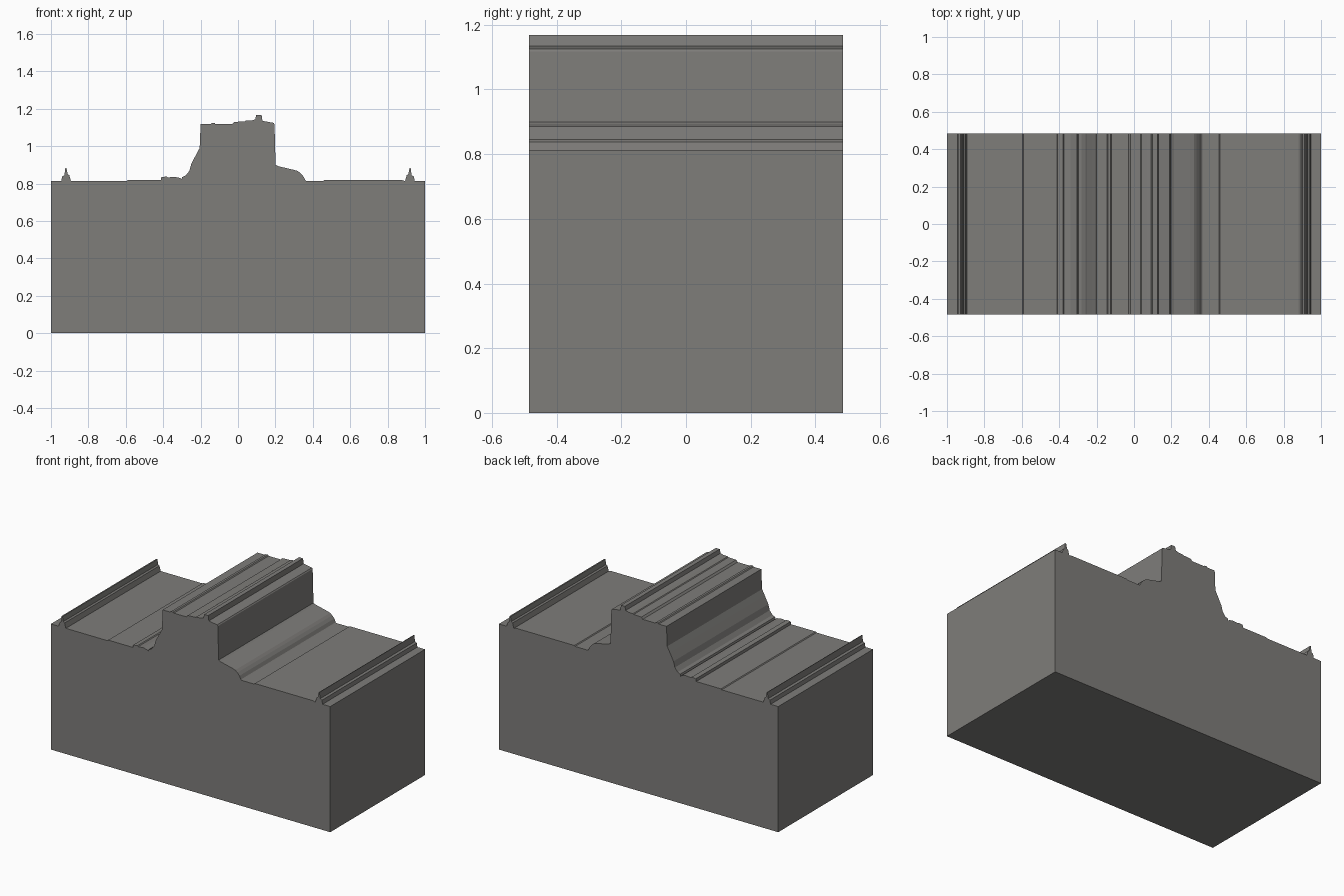
import bpy, bmesh

HALF_DEPTH = 0.485
GROUND = 0.813

stone = bpy.data.materials.new("warm_grey")
stone.diffuse_color = (0.21, 0.205, 0.195, 1)

# Stepped kerb near each edge (left one; the right one is mirrored)
kerb = [(-0.945, GROUND), (-0.94, 0.838), (-0.928, 0.845), (-0.923, 0.885),
        (-0.917, 0.883), (-0.911, 0.852), (-0.902, 0.845), (-0.893, GROUND)]

# Low slabs and the curved slope left of the tower
left_slope = [(-0.595, GROUND), (-0.59, 0.818), (-0.413, 0.818), (-0.41, 0.835),
              (-0.38, 0.838), (-0.375, 0.833), (-0.34, 0.836), (-0.31, 0.83),
              (-0.302, 0.822), (-0.298, 0.835), (-0.28, 0.843), (-0.26, 0.868),
              (-0.25, 0.905), (-0.225, 0.953), (-0.205, 0.99)]

# Tower block with its uneven roof
tower = [(-0.2, 1.118), (-0.145, 1.118), (-0.14, 1.124), (-0.125, 1.124),
         (-0.12, 1.118), (-0.03, 1.118), (-0.02, 1.13), (0.035, 1.132),
         (0.04, 1.136), (0.07, 1.137), (0.092, 1.143), (0.098, 1.168),
         (0.126, 1.168), (0.131, 1.135), (0.19, 1.125), (0.195, 1.118)]

# Rounded bank right of the tower
right_slope = [(0.201, 0.9), (0.215, 0.893), (0.30, 0.873), (0.32, 0.867),
               (0.335, 0.855), (0.35, 0.838), (0.36, 0.817), (0.367, GROUND),
               (0.455, GROUND), (0.46, 0.818), (0.88, 0.818)]


def extrude_profile(name, points):
    """Extrude an x-z outline through the full depth in y."""
    bm = bmesh.new()
    face = bm.faces.new([bm.verts.new((x, -HALF_DEPTH, z)) for x, z in points])
    new = bmesh.ops.extrude_face_region(bm, geom=[face])["geom"]
    verts = [g for g in new if isinstance(g, bmesh.types.BMVert)]
    bmesh.ops.translate(bm, verts=verts, vec=(0, 2 * HALF_DEPTH, 0))
    bmesh.ops.recalc_face_normals(bm, faces=bm.faces[:])
    mesh = bpy.data.meshes.new(name)
    bm.to_mesh(mesh)
    bm.free()
    mesh.materials.append(stone)
    obj = bpy.data.objects.new(name, mesh)
    bpy.context.collection.objects.link(obj)
    return obj


# One solid block: outline runs left to right over the top, then closes below
right_kerb = [(-x, z) for x, z in reversed(kerb)]
outline = ([(-1, 0), (-1, GROUND)] + kerb + left_slope + tower + right_slope
           + right_kerb + [(1, GROUND), (1, 0)])
extrude_profile("terrain_block", outline)
